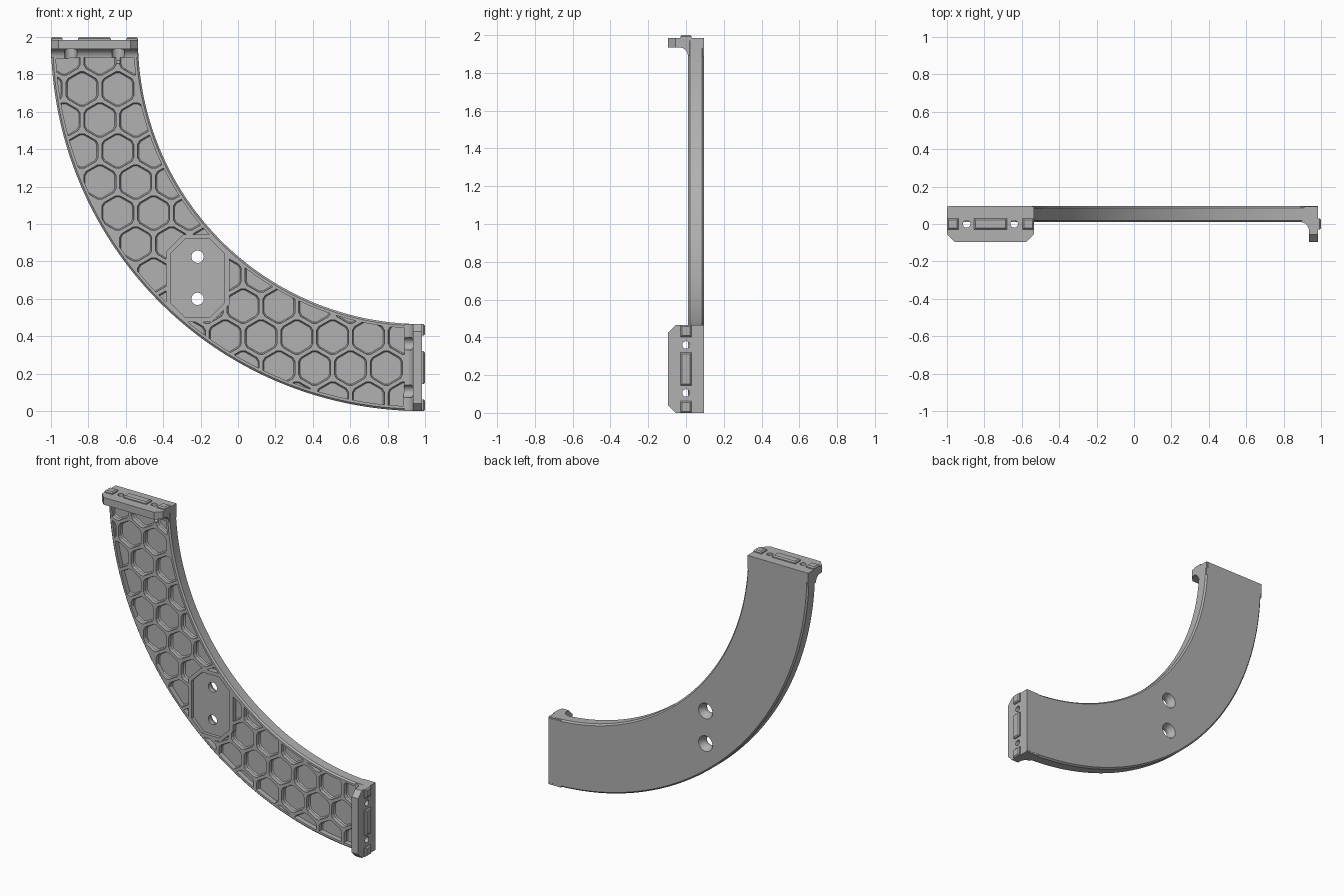
import bpy, bmesh, math
from mathutils import Matrix, Vector

if "Cube" in bpy.data.objects:
    bpy.data.objects.remove(bpy.data.objects["Cube"])

CX, CZ = 0.985, 1.985          # arc centre
R_OUT, R_IN = 1.985, 1.52      # band radii
FRONT, BACK = 0.01, 0.095      # band depth

grey = bpy.data.materials.new("grey_plastic")
grey.use_nodes = True
grey.diffuse_color = (0.44, 0.44, 0.44, 1)
grey.node_tree.nodes["Principled BSDF"].inputs["Base Color"].default_value = grey.diffuse_color


def finish(name, bm):
    bmesh.ops.recalc_face_normals(bm, faces=bm.faces)
    mesh = bpy.data.meshes.new(name)
    bm.to_mesh(mesh)
    bm.free()
    mesh.materials.append(grey)
    ob = bpy.data.objects.new(name, mesh)
    bpy.context.collection.objects.link(ob)
    return ob


def loft(bm, rings):
    """Skin a row of closed rings and cap both ends."""
    rows = [[bm.verts.new(p) for p in ring] for ring in rings]
    n = len(rows[0])
    for a, b in zip(rows, rows[1:]):
        for i in range(n):
            j = (i + 1) % n
            bm.faces.new((a[i], a[j], b[j], b[i]))
    bm.faces.new(rows[0])
    bm.faces.new(rows[-1])


def arc_sweep(name, profile, a0, a1, steps=72):
    """Sweep a (radius, y) profile about the arc centre."""
    bm = bmesh.new()
    rings = []
    for k in range(steps + 1):
        a = math.radians(a0 + (a1 - a0) * k / steps)
        rings.append([(CX + r * math.cos(a), y, CZ + r * math.sin(a)) for r, y in profile])
    loft(bm, rings)
    return finish(name, bm)


def prism(name, pts, y0, y1):
    bm = bmesh.new()
    loft(bm, [[(x, y, z) for x, z in pts] for y in (y0, y1)])
    return finish(name, bm)


def cone(bm, start, end, r0, r1, sides=32):
    a, b = Vector(start), Vector(end)
    turn = (b - a).to_track_quat('Z', 'Y').to_matrix().to_4x4()
    bmesh.ops.create_cone(bm, cap_ends=True, segments=sides, radius1=r0, radius2=r1,
                          depth=(b - a).length,
                          matrix=Matrix.Translation((a + b) / 2) @ turn)


def boolean(ob, tool, operation='DIFFERENCE'):
    mod = ob.modifiers.new("cut", 'BOOLEAN')
    mod.object, mod.operation, mod.solver = tool, operation, 'EXACT'
    bpy.context.view_layer.objects.active = ob
    bpy.ops.object.modifier_apply(modifier=mod.name)


def remove(*tools):
    for t in tools:
        bpy.data.objects.remove(t)


def octagon(cx, cz, hw, hh, c):
    return [(cx + x, cz + z) for x, z in (
        (-hw + c, -hh), (hw - c, -hh), (hw, -hh + c), (hw, hh - c),
        (hw - c, hh), (-hw + c, hh), (-hw, hh - c), (-hw, -hh + c))]


# Curved band with chamfered edges
c = 0.01
band = arc_sweep("curved_band", [
    (R_IN + c, FRONT), (R_OUT - c, FRONT), (R_OUT, FRONT + c), (R_OUT, BACK - c),
    (R_OUT - c, BACK), (R_IN + c, BACK), (R_IN, BACK - c), (R_IN, FRONT + c)],
    180.03, 269.97)

# Honeycomb pockets, trimmed to the band, the ends and the mounting recess
PITCH, ROW = 0.1914, 0.1658
FLOOR = FRONT + 0.035
bm = bmesh.new()
for row in range(-1, 12):
    for col in range(-2, 12):
        x = -0.834 + PITCH * (col + 0.5 * (row % 2))
        z = 1.722 - ROW * row
        if not R_IN - 0.05 < math.hypot(x - CX, z - CZ) < R_OUT + 0.05 or x > 1 or z > 2:
            continue
        rings = []
        for y, size in ((-0.05, 0.098), (FLOOR - 0.008, 0.096), (FLOOR, 0.089)):
            ring = []
            for k in range(6):   # clipped corners
                for d in (-7, 7):
                    a = math.radians(30 + 60 * k + d)
                    ring.append((x + size * 0.96 * math.cos(a), y, z + size * 0.96 * math.sin(a)))
            rings.append(ring)
        loft(bm, rings)
pockets = finish("pocket_cutter", bm)
inset = 0.024
region = arc_sweep("pocket_region", [
    (R_IN + inset, -0.1), (R_OUT - inset, -0.1), (R_OUT - inset, 0.1), (R_IN + inset, 0.1)],
    183, 267)
keepout = prism("recess_margin", octagon(-0.216, 0.71, 0.17, 0.235, 0.095), -0.2, 0.2)
boolean(pockets, region, 'INTERSECT')
boolean(pockets, keepout)
boolean(band, pockets)
remove(pockets, region, keepout)

# Mounting recess with two countersunk screw holes
recess = prism("recess_cutter", octagon(-0.216, 0.71, 0.145, 0.21, 0.08), -0.05, FRONT + 0.022)
boolean(band, recess)
remove(recess)
for z in (0.6, 0.825):
    for y0, y1, r0, r1 in ((-0.05, 0.15, 0.033, 0.033), (0.055, 0.1, 0.033, 0.056)):
        bm = bmesh.new()
        cone(bm, (-0.216, y0, z), (-0.216, y1, z), r0, r1)
        tool = finish("screw_hole_cutter", bm)
        boolean(band, tool)
        remove(tool)


def swap_ends(bm):
    """Carry the upper end over to the lower end."""
    for v in bm.verts:
        x, y, z = v.co
        v.co = (z - 1, y, x + 1)


X0, X1 = -1.0, -0.535
MID = (X0 + X1) / 2
parts = [band]
for label, lower in (("upper", False), ("lower", True)):
    # Joining flange with a filleted underside and chamfered front corners
    bm = bmesh.new()
    rad, under = 0.045, 1.935
    profile = [(0.0945, CZ), (-0.095, CZ), (-0.095, under)]
    for k in range(9):
        a = math.radians(90 - 90 * k / 8)
        profile.append((FRONT - rad + rad * math.cos(a), under - rad + rad * math.sin(a)))
    profile += [(FRONT + 0.01, under - rad), (0.0945, under - rad)]
    loft(bm, [[(x, y, z) for y, z in profile] for x in (X0, X1)])
    corners = [e for e in bm.edges if all(v.co.y < -0.094 for v in e.verts)
               and abs(e.verts[0].co.z - e.verts[1].co.z) > 0.01]
    bmesh.ops.bevel(bm, geom=corners, offset=0.04, segments=1, affect='EDGES')
    if lower:
        swap_ends(bm)
    flange = finish(label + "_flange", bm)
    parts.append(flange)

    # Fastener holes and the head clearance below them
    for x in (MID - 0.127, MID + 0.127):
        for z0, z1, r0, r1 in ((1.9, 2.1, 0.02, 0.02), (1.858, 1.875, 0.02, 0.034),
                               (1.874, 1.936, 0.034, 0.034)):
            bm = bmesh.new()
            cone(bm, (x, 0, z0), (x, 0, z1), r0, r1, 24)
            if lower:
                swap_ends(bm)
            tool = finish("fastener_cutter", bm)
            boolean(flange, tool)
            boolean(band, tool)
            remove(tool)

    # Raised locating keys on the joining face
    for key, xa, xb in (("outer_key", X0, X0 + 0.062), ("centre_key", MID - 0.088, MID + 0.088),
                        ("inner_key", X1 - 0.062, X1)):
        bm = bmesh.new()
        loft(bm, [[(xa + i, -0.03 + i, z), (xb - i, -0.03 + i, z),
                   (xb - i, 0.03 - i, z), (xa + i, 0.03 - i, z)]
                  for z, i in ((CZ - 0.01, 0), (CZ + 0.007, 0), (CZ + 0.015, 0.008))])
        if lower:
            swap_ends(bm)
        parts.append(finish(label + "_" + key, bm))

# Smooth the curves and keep the edges sharp
bpy.ops.object.select_all(action='DESELECT')
for ob in parts:
    ob.select_set(True)
bpy.context.view_layer.objects.active = band
bpy.ops.object.shade_smooth_by_angle(angle=math.radians(25))
